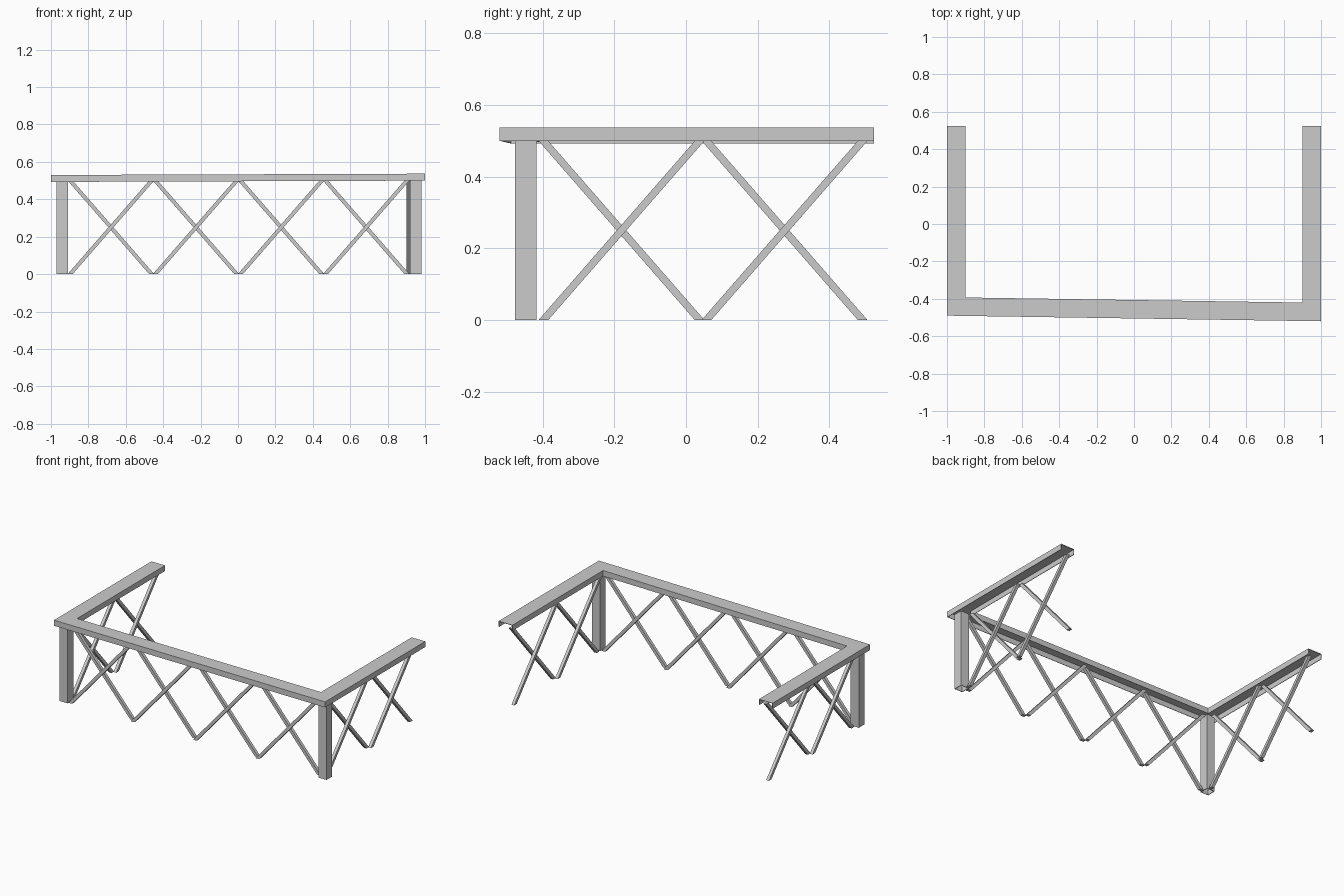
import bpy, bmesh

if "Cube" in bpy.data.objects:
    bpy.data.objects.remove(bpy.data.objects["Cube"])


def make_object(name, bm):
    bmesh.ops.recalc_face_normals(bm, faces=bm.faces)
    mesh = bpy.data.meshes.new(name)
    bm.to_mesh(mesh)
    bm.free()
    obj = bpy.data.objects.new(name, mesh)
    bpy.context.collection.objects.link(obj)
    return obj


def thicken(obj, amount):
    mod = obj.modifiers.new("thickness", 'SOLIDIFY')
    mod.thickness = amount
    mod.offset = -1


# Cap rail: a U-shaped plan, an inverted channel in section, slightly tilted
outer = [(-1, 0.525), (-1, -0.49), (1, -0.52), (1, 0.525)]
inner = [(-0.9, 0.525), (-0.9, -0.393), (0.9, -0.42), (0.9, 0.525)]
FLANGE = 0.037
bm = bmesh.new()
rows = []
for o, i in zip(outer, inner):
    row = []
    for (x, y), drop in ((o, FLANGE), (o, 0), (i, 0), (i, FLANGE)):
        row.append(bm.verts.new((x, y, 0.5335 + 0.0035 * x - drop)))
    rows.append(row)
for a, b in zip(rows, rows[1:]):
    for k in range(3):
        bm.faces.new((a[k], a[k + 1], b[k + 1], b[k]))
bm.normal_update()
rail = make_object("cap_rail", bm)
# the top of the channel must face up so the thickness goes inward
if rail.data.polygons[1].normal.z < 0:
    rail.data.flip_normals()
thicken(rail, 0.004)


# Corner posts: square tubes open at both ends
def post(name, cx, cy, size=0.06, top=0.505):
    h = size / 2
    bm = bmesh.new()
    ring = [(cx - h, cy - h), (cx + h, cy - h), (cx + h, cy + h), (cx - h, cy + h)]
    lo = [bm.verts.new((x, y, 0)) for x, y in ring]
    hi = [bm.verts.new((x, y, top)) for x, y in ring]
    for k in range(4):
        n = (k + 1) % 4
        bm.faces.new((lo[k], lo[n], hi[n], hi[k]))
    thicken(make_object(name, bm), 0.005)


post("left_post", -0.94, -0.447)
post("right_post", 0.95, -0.447)


# Lattice brace: slanted bar with ends cut level at the floor and the rail
def brace(name, axis, mid, layer, lean, half=0.218, width=0.027, depth=0.02, top=0.5):
    bm = bmesh.new()
    ends = []
    for z, s in ((0, -lean), (top, lean)):
        ring = []
        for u, v in ((-1, -1), (1, -1), (1, 1), (-1, 1)):
            along = mid + s * half + u * width / 2
            across = layer + v * depth / 2
            xy = (along, across) if axis == 'X' else (across, along)
            ring.append(bm.verts.new((*xy, z)))
        ends.append(ring)
    lo, hi = ends
    bm.faces.new(lo)
    bm.faces.new(hi)
    for k in range(4):
        n = (k + 1) % 4
        bm.faces.new((lo[k], lo[n], hi[n], hi[k]))
    make_object(name, bm)


# Front lattice: four crosses, the two directions in separate layers
for n in range(4):
    mid = 0.003 + (n - 1.5) * 0.455
    brace("front_brace", 'X', mid, -0.457, 1)
    brace("front_brace", 'X', mid, -0.437, -1)

# Side lattices: two crosses under each arm
for n in range(2):
    mid = -0.18 + n * 0.455
    for side, falling, rising in (("left", -0.95, -0.93), ("right", 0.91, 0.93)):
        brace(side + "_brace", 'Y', mid, falling, -1)
        brace(side + "_brace", 'Y', mid, rising, 1)
